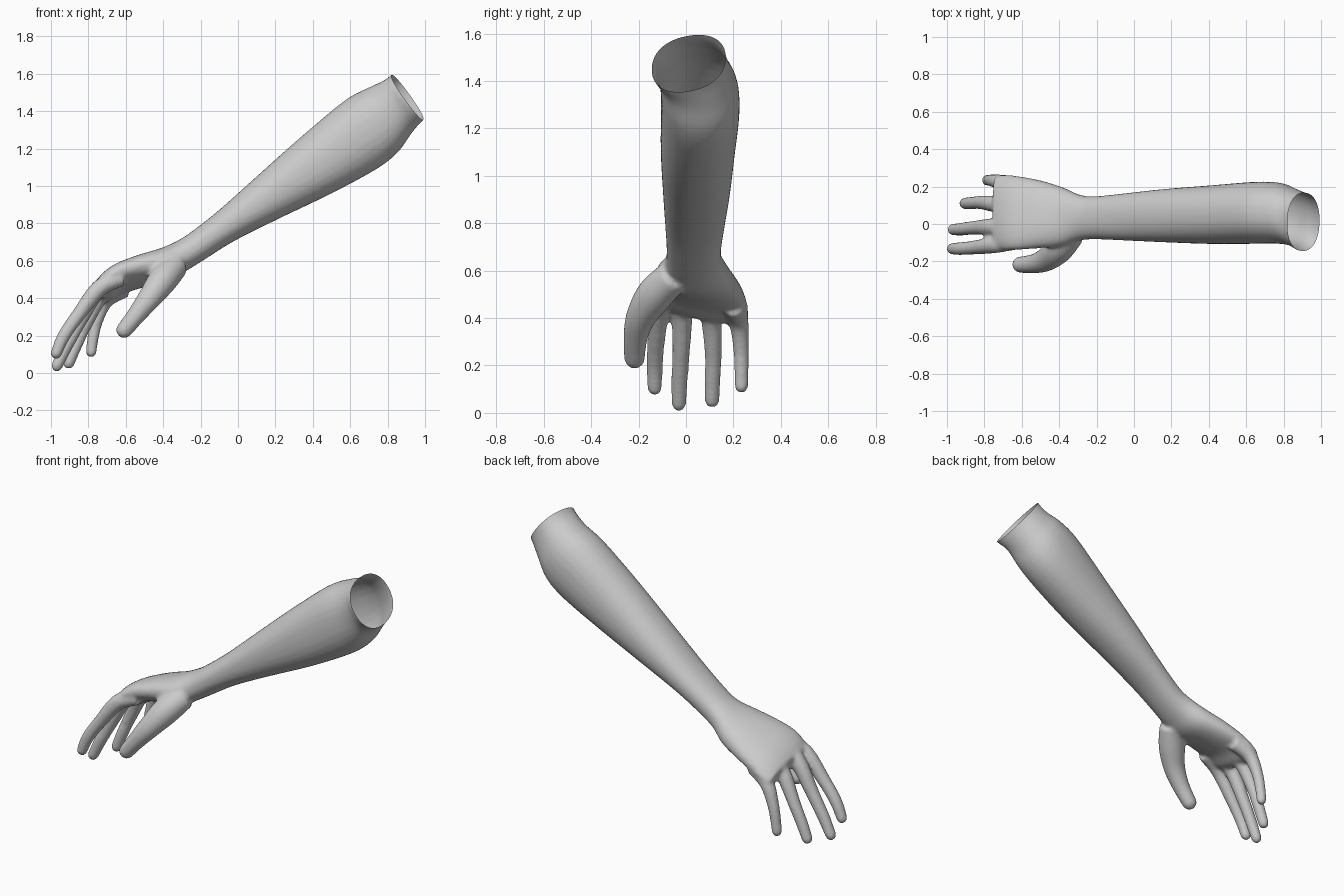
import bpy, bmesh, math
from mathutils import Vector

if "Cube" in bpy.data.objects:
    bpy.data.objects.remove(bpy.data.objects["Cube"])

skin = bpy.data.materials.new("light grey skin")
skin.use_nodes = True
GREY = (0.6, 0.6, 0.6, 1)
skin.diffuse_color = GREY
skin.node_tree.nodes["Principled BSDF"].inputs["Base Color"].default_value = GREY

SIDES = 28
ANGLES = [2 * math.pi * i / SIDES for i in range(SIDES)]
bm = bmesh.new()


def refine(rows, steps=4):
    """Catmull-Rom interpolation of rows of numbers."""
    out = []
    for i in range(len(rows) - 1):
        a, b, c, d = (rows[max(0, min(len(rows) - 1, i + k))] for k in (-1, 0, 1, 2))
        for s in range(steps):
            t = s / steps
            out.append([0.5 * (2 * q + (r - p) * t + (2 * p - 5 * q + 4 * r - w) * t * t
                               + (3 * q - p - 3 * r + w) * t ** 3)
                        for p, q, r, w in zip(a, b, c, d)])
    return out + [list(rows[-1])]


def loft(rings):
    """Closed skin through a list of point rings."""
    loops = [[bm.verts.new(p) for p in ring] for ring in rings]
    for a, b in zip(loops, loops[1:]):
        for i in range(SIDES):
            j = (i + 1) % SIDES
            bm.faces.new((a[i], a[j], b[j], b[i]))
    bm.faces.new(loops[0][::-1])
    bm.faces.new(loops[-1])


def section(row):
    """Oval between an upper and a lower point; tilt lowers its left side."""
    tx, tz, bx, bz, y0, y1, tilt = row
    ring = []
    for a in ANGLES:
        c, s = math.cos(a), math.sin(a)
        dy = (y1 - y0) / 2 * math.copysign(abs(c) ** 0.9, c)
        h = math.copysign(abs(s) ** 0.9, s) / 2
        ring.append(((tx + bx) / 2 + h * (tx - bx), (y0 + y1) / 2 + dy,
                     (tz + bz) / 2 + h * (tz - bz) - tilt * dy))
    return ring


def digit(rows):
    """Round tapering tube with a domed tip, rows of x, y, z, radius."""
    rows = refine(rows)
    pts = [Vector(r[:3]) for r in rows]
    rings = []

    def ring(p, t, r):
        u = t.cross(Vector((0, 1, 0))).normalized()
        v = t.cross(u)
        rings.append([p + r * (math.cos(a) * u + math.sin(a) * v) for a in ANGLES])

    for i, p in enumerate(pts):
        t = (pts[min(i + 1, len(pts) - 1)] - pts[max(i - 1, 0)]).normalized()
        ring(p, t, rows[i][3])
    r = rows[-1][3]
    for k in (0.3, 0.6, 0.9, 1.2, 1.45):
        ring(pts[-1] + t * r * math.sin(k), t, r * math.cos(k))
    loft(rings)


# Forearm, wrist and palm: upper x z, lower x z, right y, left y, tilt
loft([section(r) for r in refine([
    (0.90, 1.67, 1.07, 1.44, -0.16, 0.165, -0.2),
    (0.82, 1.592, 0.995, 1.36, -0.148, 0.168, -0.15),
    (0.77, 1.56, 0.93, 1.285, -0.118, 0.19, 0),
    (0.70, 1.527, 0.855, 1.18, -0.106, 0.22, 0),
    (0.57, 1.457, 0.74, 1.09, -0.106, 0.226, 0),
    (0.33, 1.257, 0.50, 0.96, -0.107, 0.207, 0),
    (0.10, 1.052, 0.22, 0.826, -0.098, 0.187, 0),
    (-0.10, 0.873, -0.02, 0.706, -0.088, 0.163, 0),
    (-0.25, 0.755, -0.18, 0.606, -0.082, 0.148, 0),
    (-0.32, 0.71, -0.27, 0.55, -0.09, 0.158, 0),
    (-0.41, 0.667, -0.36, 0.50, -0.12, 0.198, 0.1),
    (-0.53, 0.625, -0.49, 0.47, -0.13, 0.236, 0.18),
    (-0.65, 0.573, -0.61, 0.44, -0.14, 0.258, 0.22),
    (-0.72, 0.525, -0.68, 0.40, -0.14, 0.263, 0.22),
    (-0.76, 0.48, -0.73, 0.39, -0.12, 0.25, 0.2)])])

# Thumb and four fingers
digit([(-0.33, -0.05, 0.58, 0.07), (-0.40, -0.13, 0.50, 0.078), (-0.47, -0.19, 0.405, 0.064),
       (-0.54, -0.213, 0.315, 0.051), (-0.608, -0.217, 0.23, 0.044)])
digit([(-0.62, -0.09, 0.51, 0.045), (-0.74, -0.11, 0.455, 0.046), (-0.85, -0.125, 0.315, 0.038),
       (-0.93, -0.132, 0.20, 0.035), (-0.972, -0.132, 0.105, 0.031)])
digit([(-0.62, -0.01, 0.51, 0.045), (-0.745, -0.015, 0.45, 0.047), (-0.85, -0.02, 0.27, 0.038),
       (-0.92, -0.027, 0.14, 0.035), (-0.968, -0.03, 0.038, 0.031)])
digit([(-0.62, 0.09, 0.49, 0.045), (-0.73, 0.105, 0.42, 0.045), (-0.82, 0.115, 0.25, 0.036),
       (-0.87, 0.112, 0.14, 0.034), (-0.905, 0.11, 0.052, 0.031)])
digit([(-0.60, 0.20, 0.45, 0.045), (-0.705, 0.222, 0.39, 0.042), (-0.755, 0.232, 0.28, 0.034),
       (-0.775, 0.234, 0.19, 0.031), (-0.785, 0.234, 0.112, 0.029)])

# Fuse everything into one soft surface
bmesh.ops.recalc_face_normals(bm, faces=bm.faces)
mesh = bpy.data.meshes.new("arm")
bm.to_mesh(mesh)
bm.free()
arm = bpy.data.objects.new("forearm_and_hand", mesh)
bpy.context.collection.objects.link(arm)
remesh = arm.modifiers.new("fuse", "REMESH")
remesh.mode = "VOXEL"
remesh.voxel_size = 0.01
soften = arm.modifiers.new("soften", "SMOOTH")
soften.factor = 0.5
soften.iterations = 10
fused = bpy.data.meshes.new_from_object(arm.evaluated_get(bpy.context.evaluated_depsgraph_get()))
arm.modifiers.clear()

# Cut the open elbow rim
bm = bmesh.new()
bm.from_mesh(fused)
bmesh.ops.bisect_plane(bm, geom=bm.verts[:] + bm.edges[:] + bm.faces[:],
                       plane_co=(0.905, 0.01, 1.475), plane_no=(0.8, -0.115, 0.59),
                       clear_outer=True)
bm.to_mesh(fused)
bm.free()
arm.data = fused
fused.materials.clear()
fused.materials.append(skin)
fused.polygons.foreach_set("use_smooth", [True] * len(fused.polygons))
